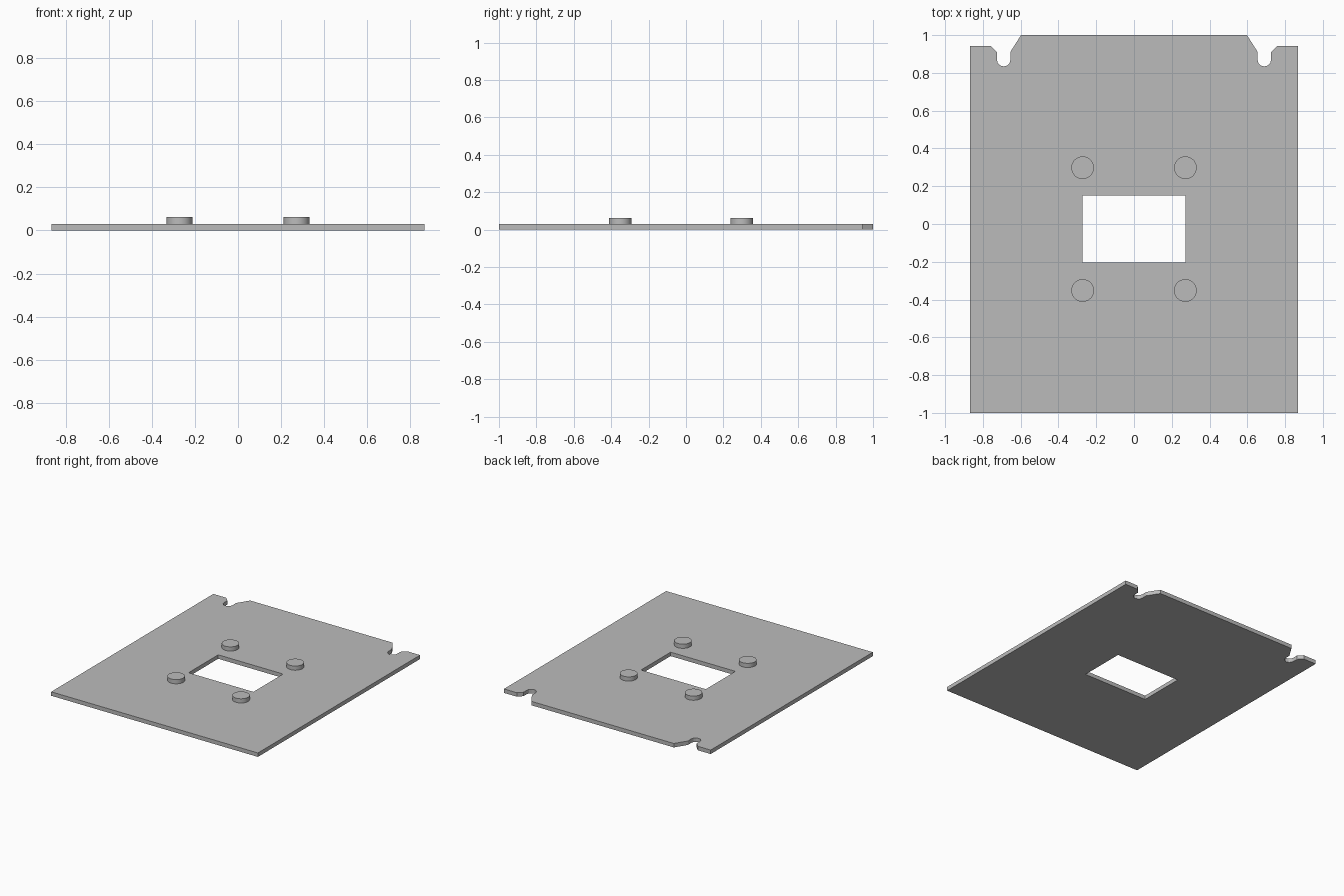
import bpy
import bmesh
from math import cos, sin, pi

cube = bpy.data.objects.get("Cube")
if cube:
    bpy.data.objects.remove(cube, do_unlink=True)

PLATE_TOP = 0.03
PEG_TOP = 0.062
HOLE_X = 0.272

grey = bpy.data.materials.new("plain grey")
grey.use_nodes = True
colour = (0.5, 0.5, 0.5, 1)
grey.diffuse_color = colour
grey.node_tree.nodes["Principled BSDF"].inputs["Base Color"].default_value = colour


def add_object(name, bm):
    mesh = bpy.data.meshes.new(name)
    bm.to_mesh(mesh)
    bm.free()
    mesh.materials.append(grey)
    obj = bpy.data.objects.new(name, mesh)
    bpy.context.collection.objects.link(obj)
    return obj


def add_loop(bm, points):
    verts = [bm.verts.new((x, y, 0)) for x, y in points]
    for i, v in enumerate(verts):
        bm.edges.new((verts[i - 1], v))


# Plate outline: right half with its rounded slot, then mirrored
slot_x, slot_y, slot_r = 0.69, 0.87, 0.036
arc = [(slot_x + slot_r * cos(a), slot_y + slot_r * sin(a))
       for a in (-pi * i / 6 for i in range(7))]
half = [(0.867, -1), (0.867, 0.943), (0.759, 0.943), (slot_x + slot_r, 0.909)]
half += arc + [(slot_x - slot_r, 0.912), (0.598, 1)]
outline = half + [(-x, y) for x, y in reversed(half)]
window = [(-HOLE_X, -0.204), (HOLE_X, -0.204), (HOLE_X, 0.151), (-HOLE_X, 0.151)]

# Plate with rectangular window
bm = bmesh.new()
add_loop(bm, outline)
add_loop(bm, window)
bmesh.ops.triangle_fill(bm, edges=bm.edges[:], use_beauty=True, normal=(0, 0, 1))
result = bmesh.ops.extrude_face_region(bm, geom=bm.faces[:], use_keep_orig=True)
top = [e for e in result["geom"] if isinstance(e, bmesh.types.BMVert)]
bmesh.ops.translate(bm, verts=top, vec=(0, 0, PLATE_TOP))
bmesh.ops.recalc_face_normals(bm, faces=bm.faces[:])
add_object("plate", bm)

# Four round pegs around the window
for side, x in (("left", HOLE_X), ("right", -HOLE_X)):
    for end, y in (("front", -0.352), ("back", 0.298)):
        bm = bmesh.new()
        bmesh.ops.create_cone(bm, cap_ends=True, segments=32, radius1=0.06,
                              radius2=0.06, depth=PEG_TOP - PLATE_TOP)
        for face in bm.faces:
            face.smooth = len(face.verts) == 4
        for edge in bm.edges:
            edge.smooth = all(f.smooth for f in edge.link_faces)
        peg = add_object(f"{end}_{side}_peg", bm)
        peg.location = (x, y, (PEG_TOP + PLATE_TOP) / 2)
